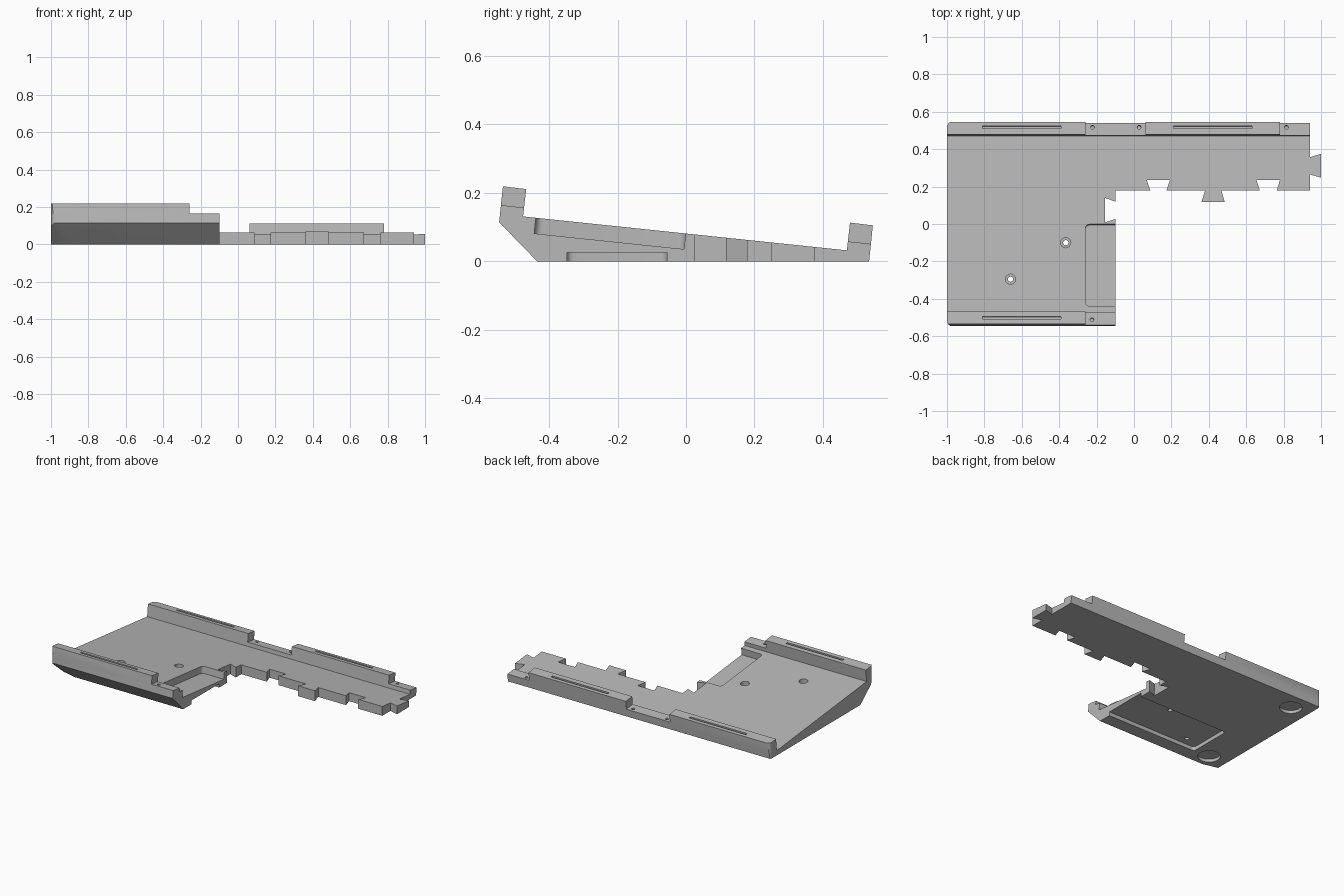
import bpy, bmesh, math
from mathutils import Matrix, Vector

if "Cube" in bpy.data.objects:
    bpy.data.objects.remove(bpy.data.objects["Cube"])

TILT = math.atan2(0.099, 0.946)          # slope of the deck


def deck_z(y):
    return 0.131 - math.tan(TILT) * (y + 0.476)


def prism(name, pts, lo, hi, axis='Z'):
    """Extrude a 2D outline: axis Z takes (x, y), axis X takes (y, z)."""
    bm = bmesh.new()
    put = (lambda a, b, h: (a, b, h)) if axis == 'Z' else (lambda a, b, h: (h, a, b))
    face = bm.faces.new([bm.verts.new(put(a, b, lo)) for a, b in pts])
    ext = bmesh.ops.extrude_face_region(bm, geom=[face])
    moved = [v for v in ext['geom'] if isinstance(v, bmesh.types.BMVert)]
    bmesh.ops.translate(bm, verts=moved, vec=put(0, 0, hi - lo))
    bmesh.ops.recalc_face_normals(bm, faces=bm.faces)
    mesh = bpy.data.meshes.new(name)
    bm.to_mesh(mesh)
    bm.free()
    obj = bpy.data.objects.new(name, mesh)
    bpy.context.collection.objects.link(obj)
    return obj


def arc(cx, cy, r, a0, a1, n=6):
    return [(cx + r * math.cos(math.radians(a0 + (a1 - a0) * i / n)),
             cy + r * math.sin(math.radians(a0 + (a1 - a0) * i / n))) for i in range(n + 1)]


def rounded(x0, x1, y0, y1, r):
    return (arc(x1 - r, y1 - r, r, 0, 90) + arc(x0 + r, y1 - r, r, 90, 180)
            + arc(x0 + r, y0 + r, r, 180, 270) + arc(x1 - r, y0 + r, r, 270, 360))


def disc(x, y, r, n=32):
    return arc(x, y, r, 0, 360 * (n - 1) / n, n - 1)


def tilted(obj, y, z):
    """Tilt a cutter to the deck slope and place its origin at (0, y, z)."""
    obj.data.transform(Matrix.Translation((0, y, z)) @ Matrix.Rotation(-TILT, 4, 'X'))
    return obj


def boolean(target, cutter, operation='DIFFERENCE'):
    cutter.hide_render = True
    mod = target.modifiers.new('cut', 'BOOLEAN')
    mod.operation, mod.solver, mod.object = operation, 'EXACT', cutter
    dg = bpy.context.evaluated_depsgraph_get()
    mesh = bpy.data.meshes.new_from_object(target.evaluated_get(dg))
    target.modifiers.clear()
    target.data = mesh
    bpy.data.objects.remove(cutter)


# Sloped tray with front and rear lips
profile = [(-0.435, 0), (0.535, 0), (0.546, 0.105), (0.479, 0.113), (0.470, 0.032),
           (-0.476, 0.131), (-0.467, 0.211), (-0.535, 0.219), (-0.546, 0.114)]
tray = prism('tray', profile, -1.1, 1.1, 'X')

# Plan outline with dovetail tabs and sockets
plan = [(-0.10, -0.56), (-0.10, 0.027), (-0.155, 0.008), (-0.155, 0.14), (-0.10, 0.12),
        (-0.10, 0.178), (0.088, 0.178), (0.068, 0.235), (0.192, 0.235), (0.173, 0.178),
        (0.38, 0.178), (0.36, 0.117), (0.485, 0.117), (0.468, 0.178),
        (0.673, 0.178), (0.655, 0.235), (0.78, 0.235), (0.763, 0.178),
        (0.94, 0.178), (0.94, 0.265), (1.0, 0.248), (1.0, 0.375), (0.94, 0.357), (0.94, 0.56)]
plan += arc(-0.97, 0.5175, 0.03, 90, 180) + arc(-0.97, -0.517, 0.03, 180, 270)
# keep the straight lip edges on the profile by squaring off past the round corners
plan[-14] = (-0.97, 0.5475)
plan[23] = (0.94, 0.5475)
plan[0] = (-0.10, -0.547)
boolean(tray, prism('plan_cutter', plan, -0.2, 0.5), 'INTERSECT')

# Lowered steps in the lips
front_step = [(-0.6, 0.171), (-0.45, 0.154), (-0.45, 0.3), (-0.6, 0.3)]
rear_step = [(0.46, 0.0595), (0.6, 0.0445), (0.6, 0.2), (0.46, 0.2)]
for pts, x0, x1 in ((front_step, -0.26, 0.1), (rear_step, -0.26, 0.062), (rear_step, 0.78, 1.1)):
    boolean(tray, prism('step_cutter', pts, x0, x1, 'X'))

# Side pocket in the deck, open to the right
pocket = prism('pocket_cutter', rounded(-0.26, 0.05, -0.22, 0.22, 0.022), -0.046, 0.06)
boolean(tray, tilted(pocket, -0.22, deck_z(-0.22)))

# Shallow recess underneath, open to the right
boolean(tray, prism('under_recess_cutter', rounded(-0.76, 0.05, -0.348, -0.056, 0.02), -0.1, 0.025))

# Round recesses for feet
for x, y in ((-0.87, 0.42), (-0.87, -0.34)):
    boolean(tray, prism('foot_cutter', disc(x, y, 0.068), -0.1, 0.02))

# Counterbored screw holes
for x, y in ((-0.365, -0.10), (-0.66, -0.295)):
    boolean(tray, prism('screw_cutter', disc(x, y, 0.014, 20), -0.1, 0.4))
    boolean(tray, prism('bore_cutter', disc(x, y, 0.027, 24), deck_z(y) - 0.03, 0.4))

# Pin holes in the lowered steps
for x, y, z in ((-0.225, -0.512, 0.16), (-0.222, 0.518, 0.054), (0.027, 0.518, 0.054), (0.815, 0.518, 0.054)):
    boolean(tray, tilted(prism('pin_cutter', disc(x, 0, 0.010, 14), -0.03, 0.03), y, z))

# Narrow slots along the tall lips
for x0, x1, y, z in ((-0.81, -0.39, 0.517, 0.109), (0.21, 0.63, 0.517, 0.109), (-0.81, -0.39, -0.502, 0.215)):
    slot = [(x0, -0.007), (x1, -0.007), (x1, 0.007), (x0, 0.007)]
    boolean(tray, tilted(prism('slot_cutter', slot, -0.03, 0.03), y, z))

# Chamfered lower front left corner
a, b, c = Vector((-1, -0.546, 0.114)), Vector((-0.9, -0.435, 0)), Vector((-1, -0.41, 0))
normal = (b - a).cross(c - a).normalized()
if normal.x > 0:
    normal = -normal
bm = bmesh.new()
bm.from_mesh(tray.data)
cut = bmesh.ops.bisect_plane(bm, geom=bm.verts[:] + bm.edges[:] + bm.faces[:], dist=1e-6,
                             plane_co=a, plane_no=normal, clear_outer=True)
edges = [e for e in cut['geom_cut'] if isinstance(e, bmesh.types.BMEdge)]
bmesh.ops.holes_fill(bm, edges=edges, sides=0)
bmesh.ops.recalc_face_normals(bm, faces=bm.faces)
bm.to_mesh(tray.data)
bm.free()

# Single grey finish
grey = bpy.data.materials.new('grey')
grey.diffuse_color = (0.48, 0.48, 0.48, 1)
grey.use_nodes = True
grey.node_tree.nodes["Principled BSDF"].inputs["Base Color"].default_value = grey.diffuse_color
tray.data.materials.clear()
tray.data.materials.append(grey)
for p in tray.data.polygons:
    p.material_index = 0

bpy.context.view_layer.objects.active = tray
tray.select_set(True)
bpy.ops.object.shade_smooth_by_angle(angle=math.radians(30))
